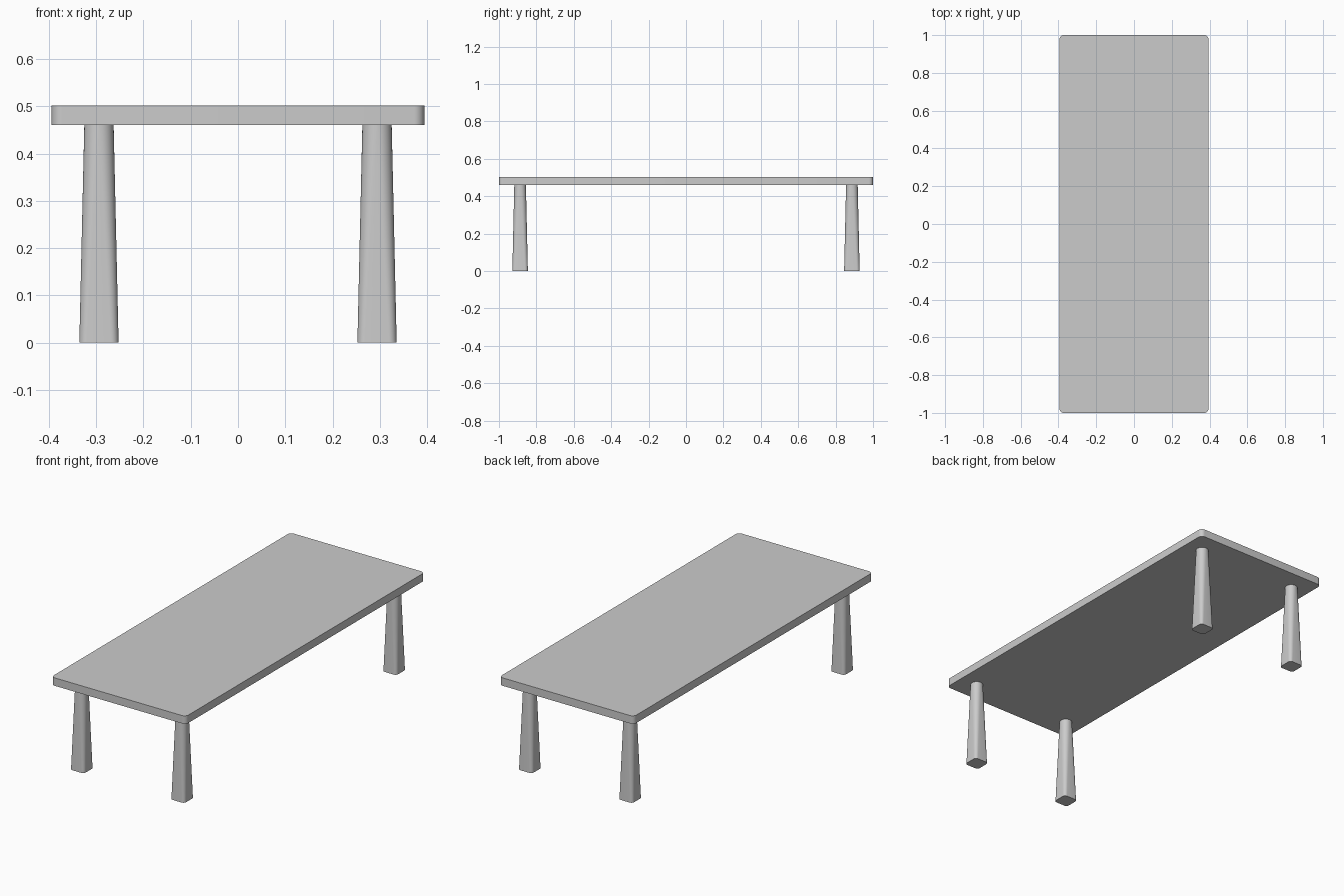
import bpy, math

if "Cube" in bpy.data.objects:
    bpy.data.objects.remove(bpy.data.objects["Cube"])

HX, HY = 0.394, 1.0          # table top half sizes
Z_UNDER, Z_TOP = 0.46, 0.502


def rounded_rect(hx, hy, r, z, cx=0, cy=0, steps=8):
    """Outline of a rectangle with rounded corners."""
    pts = []
    for q, (sx, sy) in enumerate(((1, 1), (-1, 1), (-1, -1), (1, -1))):
        for i in range(steps + 1):
            a = (q + i / steps) * math.pi / 2
            pts.append((cx + sx * (hx - r) + r * math.cos(a),
                        cy + sy * (hy - r) + r * math.sin(a), z))
    return pts


def loft(name, rings):
    """Closed solid through rings with equal point counts."""
    n = len(rings[0])
    verts = [p for ring in rings for p in ring]
    faces = [tuple(reversed(range(n))), tuple(range(len(verts) - n, len(verts)))]
    for k in range(len(rings) - 1):
        for i in range(n):
            j = (i + 1) % n
            faces.append((k * n + i, k * n + j, (k + 1) * n + j, (k + 1) * n + i))
    mesh = bpy.data.meshes.new(name)
    mesh.from_pydata(verts, [], faces)
    obj = bpy.data.objects.new(name, mesh)
    bpy.context.collection.objects.link(obj)
    bpy.ops.object.select_all(action='DESELECT')
    obj.select_set(True)
    bpy.context.view_layer.objects.active = obj
    bpy.ops.object.shade_smooth_by_angle(angle=math.radians(35))
    return obj


# Table top slab
loft("table_top", [rounded_rect(HX, HY, 0.022, z) for z in (Z_UNDER, Z_TOP)])

# Legs: rounded square foot tapering to a nearly round top
for side, x in (("left", -0.294), ("right", 0.294)):
    for end, y in (("front", -0.887), ("back", 0.887)):
        rings = []
        for i in range(5):
            t = i / 4
            h = 0.0415 + (0.031 - 0.0415) * t
            r = 0.016 + (0.0305 - 0.016) * t
            rings.append(rounded_rect(h, h, r, Z_UNDER * t, x, y))
        loft(f"{end}_{side}_leg", rings)
